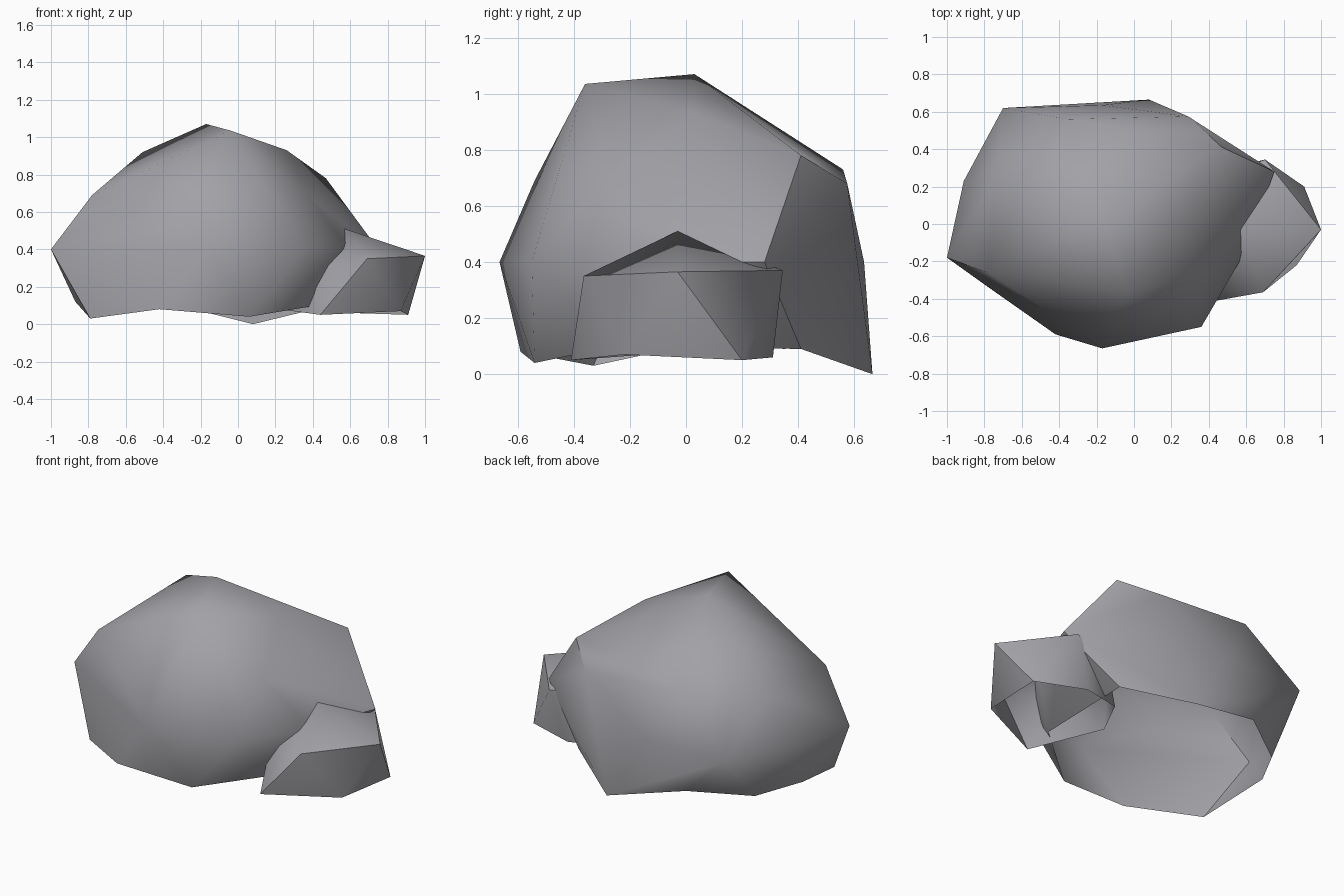
import bpy, bmesh, math

if "Cube" in bpy.data.objects:
    bpy.data.objects.remove(bpy.data.objects["Cube"])

stone = bpy.data.materials.new("stone grey")
stone.diffuse_color = (0.36, 0.355, 0.38, 1)
stone.use_nodes = True
stone.node_tree.nodes["Principled BSDF"].inputs["Base Color"].default_value = stone.diffuse_color


def boulder(name, rim, rings, angle):
    """Open-bottomed stone shell: convex hull over rings of corners, standing on an uneven rim."""
    bm = bmesh.new()
    base = {bm.verts.new((x, y, -0.1)): z for x, y, z in rim}   # level rim while hulling
    for ring in rings:
        for p in ring:
            bm.verts.new(p)
    bmesh.ops.convex_hull(bm, input=bm.verts[:])
    # open the underside, then give the rim its real heights
    bottom = [f for f in bm.faces if all(v in base for v in f.verts)]
    bmesh.ops.recalc_face_normals(bm, faces=bm.faces[:])
    bmesh.ops.delete(bm, geom=bottom, context='FACES')
    for v, z in base.items():
        if v.is_valid:
            v.co.z = z
    bmesh.ops.delete(bm, geom=[v for v in bm.verts if not v.link_faces], context='VERTS')
    me = bpy.data.meshes.new(name)
    bm.to_mesh(me)
    bm.free()
    ob = bpy.data.objects.new(name, me)
    bpy.context.collection.objects.link(ob)
    me.materials.append(stone)
    bpy.ops.object.select_all(action='DESELECT')
    ob.select_set(True)
    bpy.context.view_layer.objects.active = ob
    bpy.ops.object.shade_smooth_by_angle(angle=math.radians(angle))
    return ob


# large stone: rim, then waist, shoulder and crown corners
boulder("large_rock", [
    (-.79, -.33, .03), (-.42, -.59, .08), (.06, -.54, .04), (.42, -.25, .10),
    (.45, .41, .09), (.08, .665, 0), (-.40, .57, .12), (-.72, .35, .09), (-.87, .09, .12)], [
    [(-1, -.18, .40), (-.17, -.665, .40), (.36, -.55, .40), (.60, -.14, .40),
     (.75, .28, .40), (-.17, .635, .40), (-.70, .62, .40), (-.91, .23, .40)],
    [(-.78, -.26, .69), (-.20, -.54, .69), (.36, -.28, .70), (.47, .41, .78),
     (.29, .575, .68), (-.35, .56, .73), (-.74, .25, .69)],
    [(-.04, -.36, 1.035), (.26, .03, .93), (-.17, .03, 1.07), (-.51, .22, .92)],
], 50)

# small stone leaning on the right side
boulder("small_rock", [
    (.44, -.41, .05), (.87, -.22, .07), (.91, .20, .05), (.60, .31, .06), (.35, .25, .07),
    (.22, .0, .08)], [
    [(.69, -.365, .35), (1, -.03, .365), (.70, .345, .37), (.36, .2, .35), (.40, -.25, .3)],
    [(.57, -.03, .51)],
], 50)
